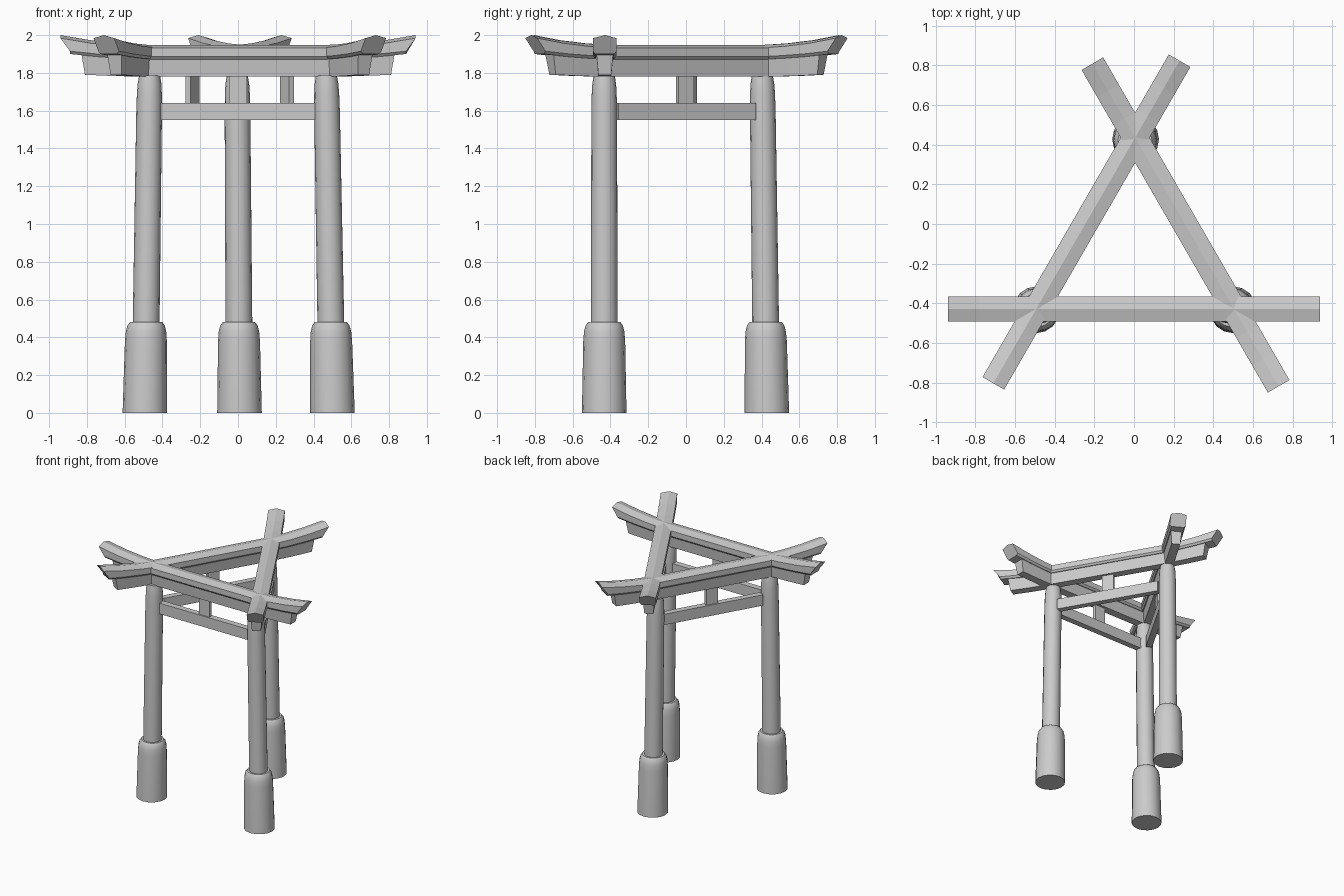
import bpy, bmesh
from math import cos, sin, pi, radians
from mathutils import Matrix, Vector

cube = bpy.data.objects.get("Cube")
if cube:
    bpy.data.objects.remove(cube, do_unlink=True)

stone = bpy.data.materials.new("stone_grey")
stone.use_nodes = True
GREY = (0.6, 0.6, 0.6, 1)
stone.diffuse_color = GREY
stone.node_tree.nodes["Principled BSDF"].inputs["Base Color"].default_value = GREY


def loft(name, rings, matrix=None, smooth=False):
    """Skin a list of closed rings and cap both ends."""
    bm = bmesh.new()
    loops = [[bm.verts.new(p) for p in ring] for ring in rings]
    for a, b in zip(loops, loops[1:]):
        for i in range(len(a)):
            j = (i + 1) % len(a)
            bm.faces.new((a[i], a[j], b[j], b[i]))
    bm.faces.new(loops[0])
    bm.faces.new(loops[-1])
    bmesh.ops.recalc_face_normals(bm, faces=bm.faces)
    mesh = bpy.data.meshes.new(name)
    bm.to_mesh(mesh)
    bm.free()
    mesh.materials.append(stone)
    obj = bpy.data.objects.new(name, mesh)
    bpy.context.collection.objects.link(obj)
    if matrix:
        obj.matrix_world = matrix
    if smooth:
        bpy.ops.object.select_all(action='DESELECT')
        obj.select_set(True)
        bpy.context.view_layer.objects.active = obj
        bpy.ops.object.shade_smooth_by_angle(angle=radians(32))
    return obj


def leaning_post(name, foot, head, profile, sides=16):
    """Round post whose axis runs from foot at the ground to head at z = 1.78."""
    rings = []
    for z, r in profile:
        c = Vector(foot).lerp(Vector(head), z / 1.78)
        rings.append([(c.x + r * cos(2 * pi * i / sides),
                       c.y + r * sin(2 * pi * i / sides), z) for i in range(sides)])
    loft(name, rings, smooth=True)


def mirrored(stations):
    """Extend half-beam stations (x first) to the negative side."""
    return [(-s[0],) + s[1:] for s in reversed(stations)] + stations


def box(name, length, depth, z0, z1, matrix):
    x, y = length / 2, depth / 2
    loft(name, [[(-x, -y, z), (x, -y, z), (x, y, z), (-x, y, z)] for z in (z0, z1)], matrix)


# Pillars with swollen sleeves at the foot
sleeve = [(0, 0.118), (0.38, 0.111), (0.43, 0.107), (0.462, 0.099), (0.48, 0.086)]
shaft = [(0.46, 0.071), (1.6, 0.068), (1.69, 0.066), (1.74, 0.063), (1.785, 0.056)]
pillars = {
    "right": ((-0.493, -0.433), (-0.468, -0.433)),
    "left": ((0.5, -0.433), (0.468, -0.433)),
    "back": ((0.008, 0.428), (-0.004, 0.404)),
}
for side, (foot, head) in pillars.items():
    leaning_post(side + "_pillar_sleeve", foot, head, sleeve)
    leaning_post(side + "_pillar", foot, head, shaft)

# Half-beam stations: x at top, x at bottom, bottom z, top z
cap_half = [(0.47, 0.47, 1.872, 1.948), (0.62, 0.60, 1.876, 1.956),
            (0.78, 0.75, 1.886, 1.973), (0.94, 0.89, 1.9, 2.0)]
under_half = [(0.47, 0.47, 1.78, 1.88), (0.66, 0.65, 1.783, 1.886), (0.83, 0.81, 1.79, 1.905)]


def cap_ring(xt, xb, zb, zt):
    xb = xb if xt > 0 else -xb
    return [(xb, -0.05, zb), (xb, 0.05, zb), (xb, 0.063, zb + 0.015),
            (xt, 0.063, zt - 0.016), (xt, 0, zt),
            (xt, -0.063, zt - 0.016), (xb, -0.063, zb + 0.015)]


def under_ring(xt, xb, zb, zt):
    xb = xb if xt > 0 else -xb
    return [(xb, -0.034, zb), (xb, 0.034, zb), (xt, 0.044, zt), (xt, -0.044, zt)]


# Three identical gate tops along the sides of the triangle
spans = {"front": (0, -0.43, 0), "left": (0.26, -0.005, 120), "right": (-0.24, 0.01, 240)}
for side, (x, y, turn) in spans.items():
    place = Matrix.Translation((x, y, 0)) @ Matrix.Rotation(radians(turn), 4, 'Z')
    loft(side + "_cap_beam", [cap_ring(*s) for s in mirrored(cap_half)], place)
    loft(side + "_under_beam", [under_ring(*s) for s in mirrored(under_half)], place)
    box(side + "_tie_beam", 0.84, 0.05, 1.55, 1.64, place)
    box(side + "_strut", 0.095, 0.03, 1.63, 1.79, place)
